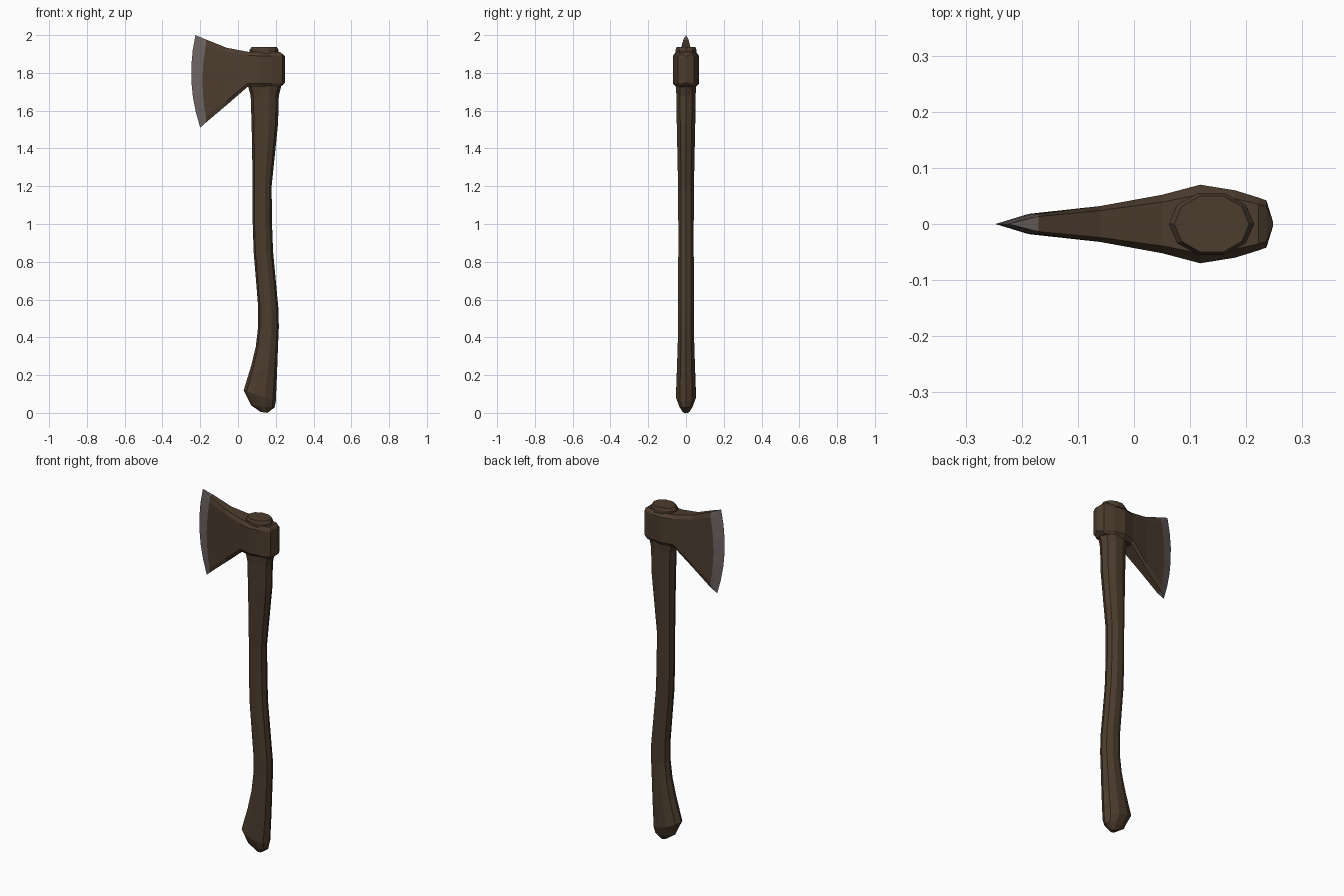
import bpy, bmesh, math

if "Cube" in bpy.data.objects:
    bpy.data.objects.remove(bpy.data.objects["Cube"])


def material(name, rgb):
    m = bpy.data.materials.new(name)
    m.diffuse_color = (*rgb, 1)
    m.use_nodes = True
    m.node_tree.nodes["Principled BSDF"].inputs["Base Color"].default_value = m.diffuse_color
    return m


brown = material("dark brown", (0.072, 0.045, 0.027))
steel = material("grey steel", (0.15, 0.128, 0.122))


def loft(name, rings, mats, colour_rule=lambda i: 0):
    """Skin a list of equal-length rings, cap both ends."""
    bm = bmesh.new()
    vs = [[bm.verts.new(p) for p in r] for r in rings]
    n = len(rings[0])
    for i in range(len(vs) - 1):
        for j in range(n):
            k = (j + 1) % n
            f = bm.faces.new((vs[i][j], vs[i][k], vs[i + 1][k], vs[i + 1][j]))
            f.material_index = colour_rule(i)
    bm.faces.new(vs[0])
    bm.faces.new(vs[-1])
    bmesh.ops.remove_doubles(bm, verts=bm.verts, dist=0.0005)
    bmesh.ops.recalc_face_normals(bm, faces=bm.faces)
    me = bpy.data.meshes.new(name)
    bm.to_mesh(me)
    bm.free()
    for m in mats:
        me.materials.append(m)
    ob = bpy.data.objects.new(name, me)
    bpy.context.collection.objects.link(ob)
    return ob


def oval(xl, zl, xr, zr, w, n=10):
    """Oval ring from its left and right points and half depth."""
    ring = []
    for j in range(n):
        a = 2 * math.pi * j / n
        s = (1 + math.cos(a)) / 2
        ring.append((xl + (xr - xl) * s, w * math.sin(a) * 1.05, zl + (zr - zl) * s))
    return ring


# Curved handle: left x, left z, right x, right z, half depth
handle = [
    (0.12, 0.005, 0.155, 0.0, 0.016),
    (0.07, 0.04, 0.193, 0.028, 0.035),
    (0.03, 0.12, 0.2, 0.06, 0.053),
    (0.07, 0.25, 0.207, 0.22, 0.048),
    (0.094, 0.35, 0.212, 0.36, 0.044),
    (0.106, 0.45, 0.216, 0.45, 0.042),
    (0.106, 0.57, 0.215, 0.54, 0.042),
    (0.083, 0.85, 0.186, 0.85, 0.041),
    (0.078, 1.0, 0.18, 1.0, 0.041),
    (0.078, 1.2, 0.178, 1.2, 0.042),
    (0.072, 1.53, 0.212, 1.53, 0.049),
    (0.067, 1.68, 0.216, 1.68, 0.051),
    (0.052, 1.735, 0.23, 1.735, 0.054),
]
loft("handle", [oval(*h) for h in handle], [brown])

# Handle end showing above the head
loft("handle_top", [oval(0.062, z, 0.214, z, 0.055) if z < 1.93 else
                    oval(0.072, z, 0.205, z, 0.05) for z in (1.88, 1.923, 1.936)], [brown])

# Axe head sections: x, bottom z, top z, half thickness, chamfer
ROWS = 7


def section(x, zb, zt, w, c, bow=0.0):
    side = []
    for r in range(ROWS):
        t = r / (ROWS - 1)
        side.append((x - bow * 4 * t * (1 - t), w, zb + c + (zt - zb - 2 * c) * t))
    half = [(x, w * 0.75, zb)] + side + [(x, w * 0.75, zt)]
    return half + [(px, -py, pz) for px, py, pz in reversed(half)]


# Curved cutting edge, both sides meeting at y = 0
edge = []
for r in range(ROWS):
    t = r / (ROWS - 1)
    edge.append((-0.2 - 0.1625 * t + 0.1375 * t * t, 0, 1.51 + 0.49 * t))
edge = [edge[0]] + edge + [edge[-1]]
rings = [edge + edge[::-1]]
rings += [section(*s) for s in [
    (-0.17, 1.537, 1.977, 0.018, 0.03, 0.018),
    (-0.06, 1.63, 1.933, 0.032, 0.022),
    (0.05, 1.725, 1.912, 0.052, 0.02),
    (0.118, 1.725, 1.91, 0.07, 0.02),
    (0.18, 1.725, 1.91, 0.06, 0.02),
    (0.222, 1.725, 1.91, 0.047, 0.02),
    (0.236, 1.735, 1.9, 0.042, 0.012),
    (0.248, 1.748, 1.888, 0.003, 0.005),
]]
# The strip beside the cutting edge is bare steel
loft("axe_head", rings, [brown, steel], lambda i: 1 if i == 0 else 0)
